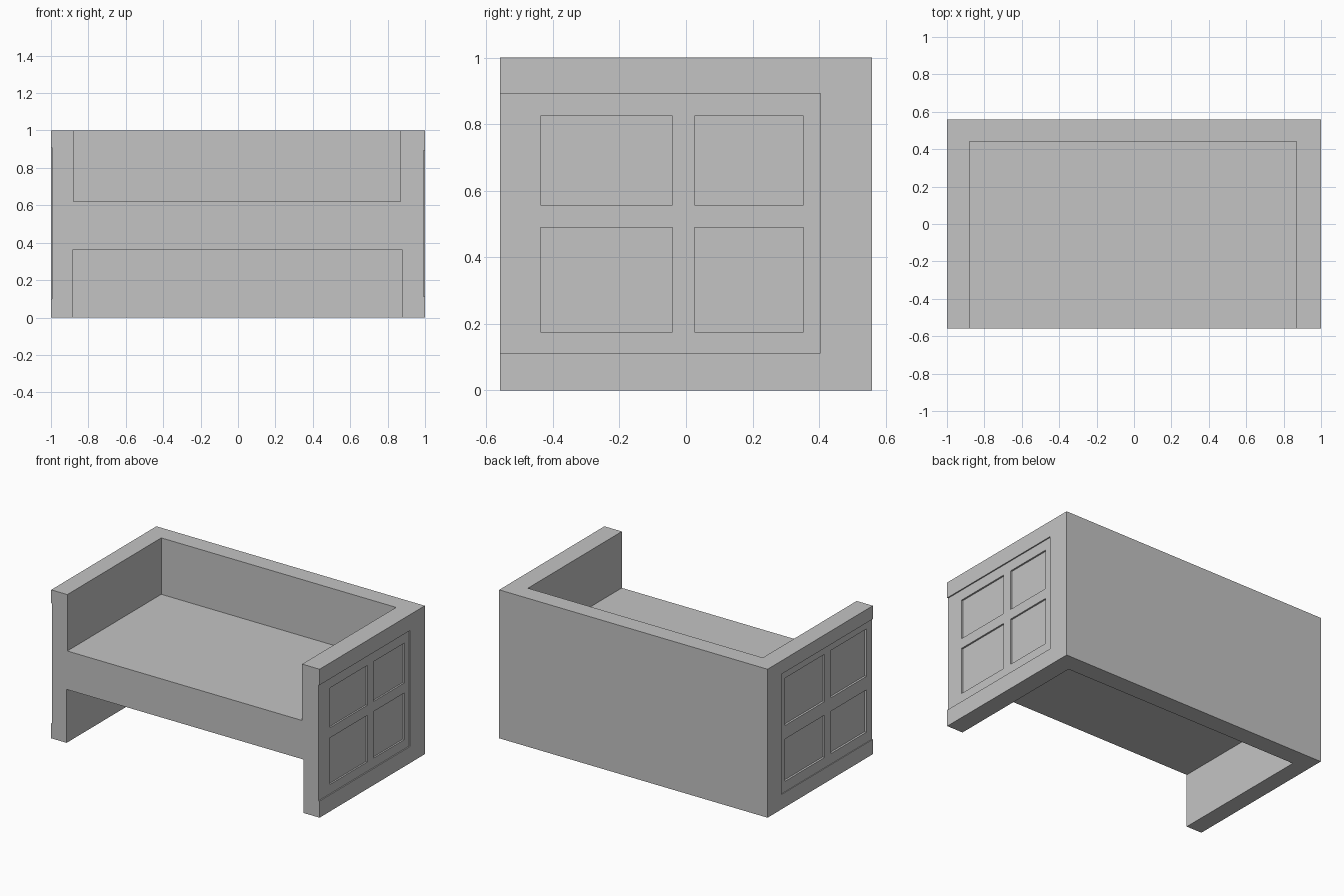
import bpy
from mathutils import Vector

cube = bpy.data.objects.get("Cube")
if cube:
    bpy.data.objects.remove(cube, do_unlink=True)

grey = bpy.data.materials.new("plain_grey")
grey.use_nodes = True
colour = (0.55, 0.55, 0.55, 1)
grey.diffuse_color = colour
grey.node_tree.nodes["Principled BSDF"].inputs["Base Color"].default_value = colour


def box(name, xs, ys, zs):
    """Box between the given lower and upper limits on each axis."""
    verts = [Vector((x, y, z)) for x in xs for y in ys for z in zs]
    faces = [(0, 1, 3, 2), (4, 6, 7, 5), (0, 4, 5, 1),
             (2, 3, 7, 6), (0, 2, 6, 4), (1, 5, 7, 3)]
    mesh = bpy.data.meshes.new(name)
    mesh.from_pydata(verts, [], faces)
    mesh.materials.append(grey)
    obj = bpy.data.objects.new(name, mesh)
    bpy.context.collection.objects.link(obj)
    return obj


def carve(body, name, xs, ys, zs):
    """Cut a box out of the body and discard the cutter."""
    cutter = box(name, xs, ys, zs)
    cutter.hide_render = True
    mod = body.modifiers.new(name, "BOOLEAN")
    mod.operation = "DIFFERENCE"
    mod.solver = "EXACT"
    mod.object = cutter
    bpy.context.view_layer.objects.active = body
    bpy.ops.object.modifier_apply(modifier=name)
    bpy.data.objects.remove(cutter, do_unlink=True)


# Bench body: back, arms and seat in one block
DEPTH = 0.56
bench = box("bench_body", (-1, 1), (-DEPTH, DEPTH), (0, 1))

# Seat opening above and leg opening below
carve(bench, "seat_opening", (-0.88, 0.87), (-0.8, 0.44), (0.62, 1.2))
carve(bench, "leg_opening", (-0.885, 0.88), (-0.8, 0.435), (-0.2, 0.36))


def carve_side(side, name, depth, ys, zs):
    """Sink a rectangle into the outer face of one arm."""
    xs = sorted((side * (1 - depth), side * 1.1))
    carve(bench, name, xs, ys, zs)


# Shallow recess on each arm, open at the front edge
carve_side(1, "left_recess", 0.008, (-0.8, 0.405), (0.112, 0.893))
carve_side(-1, "right_recess", 0.005, (-0.8, 0.41), (0.10, 0.91))

# Four sunken panels within each recess
columns = {1: ((-0.437, -0.04), (0.025, 0.353)),
           -1: ((-0.5, -0.12), (-0.055, 0.37))}
rows = {1: ((0.175, 0.489), (0.557, 0.825)),
        -1: ((0.17, 0.455), (0.546, 0.865))}
for side in (1, -1):
    for ys in columns[side]:
        for zs in rows[side]:
            carve_side(side, "arm_panel", 0.019, ys, zs)
